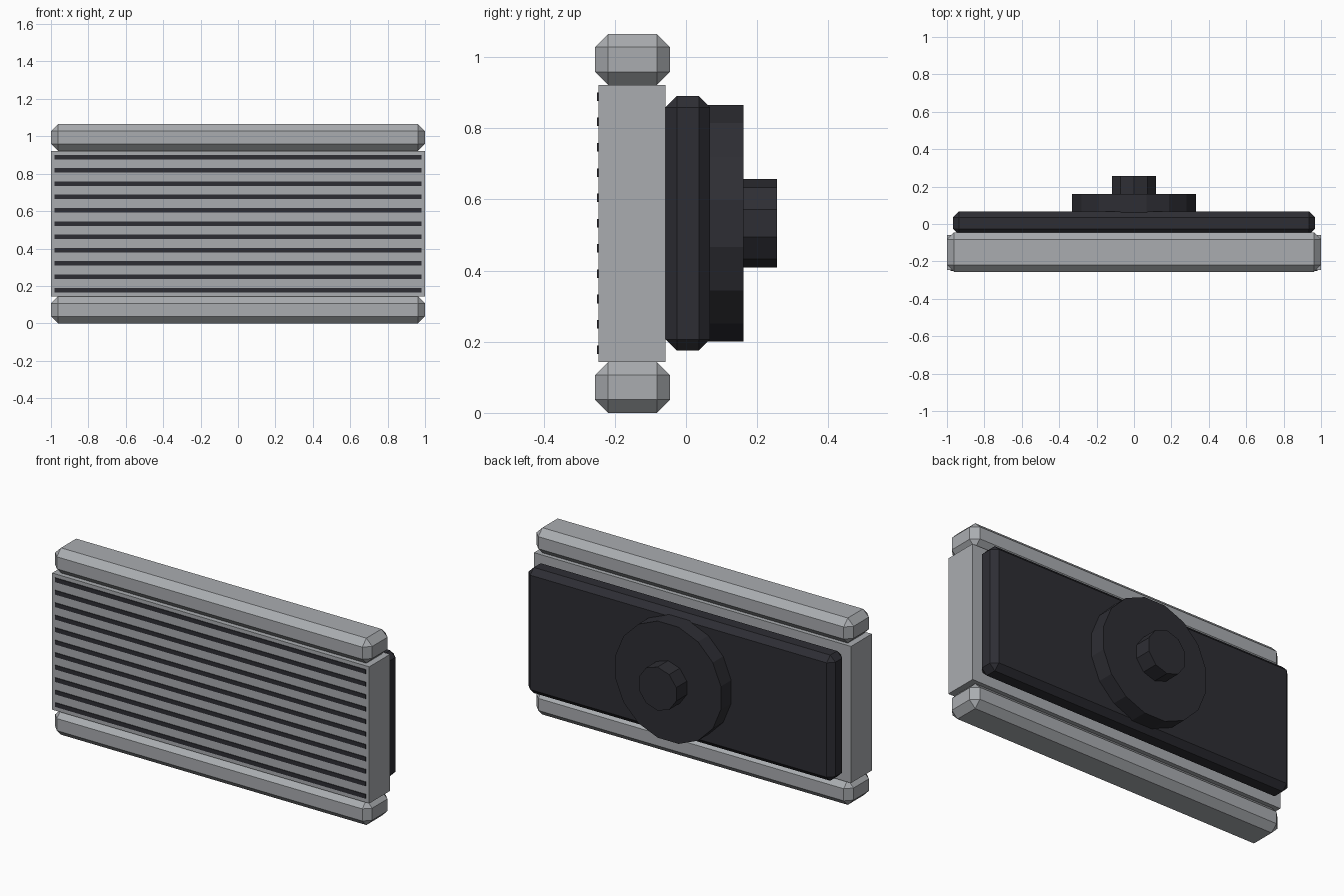
import bpy, bmesh, math
from mathutils import Matrix, Vector

if "Cube" in bpy.data.objects:
    bpy.data.objects.remove(bpy.data.objects["Cube"])


def material(name, rgb):
    m = bpy.data.materials.new(name)
    m.diffuse_color = (*rgb, 1)
    m.use_nodes = True
    m.node_tree.nodes["Principled BSDF"].inputs["Base Color"].default_value = m.diffuse_color
    return m


METAL = material("aluminium grey", (0.40, 0.415, 0.435))
DARK = material("charcoal plastic", (0.027, 0.027, 0.034))


def finish(name, bm, mat):
    bmesh.ops.recalc_face_normals(bm, faces=bm.faces)
    me = bpy.data.meshes.new(name)
    bm.to_mesh(me)
    bm.free()
    me.materials.append(mat)
    ob = bpy.data.objects.new(name, me)
    bpy.context.collection.objects.link(ob)
    return ob


def box(name, lo, hi, mat, chamfer=0):
    lo, hi = Vector(lo), Vector(hi)
    bm = bmesh.new()
    bmesh.ops.create_cube(bm, size=1, matrix=Matrix.Translation((lo + hi) / 2)
                          @ Matrix.Diagonal((*(hi - lo), 1)))
    if chamfer:
        bmesh.ops.bevel(bm, geom=bm.edges[:], offset=chamfer, segments=1,
                        affect='EDGES', profile=0.5)
    return finish(name, bm, mat)


def disc(name, radius, sides, y0, y1, z, start, mat):
    """Prism along y; start is the angle of the first corner from +x."""
    bm = bmesh.new()
    ring = [bm.verts.new((radius * math.cos(start + math.tau * i / sides), y0,
                          z + radius * math.sin(start + math.tau * i / sides)))
            for i in range(sides)]
    face = bm.faces.new(ring)
    ext = bmesh.ops.extrude_face_region(bm, geom=[face], use_keep_orig=True)
    bmesh.ops.translate(bm, vec=(0, y1 - y0, 0),
                        verts=[g for g in ext["geom"] if isinstance(g, bmesh.types.BMVert)])
    return finish(name, bm, mat)


# Radiator core and its two chamfered tanks
box("radiator_core", (-1, -0.246, 0.143), (1, -0.058, 0.922), METAL)
for name, z in (("bottom_tank", 0), ("top_tank", 0.922)):
    box(name, (-1, -0.256, z), (1, -0.045, z + 0.143), METAL, 0.037)

# Thin dark slats across the front
for i in range(11):
    z = 0.178 + 0.0711 * i
    box(f"front_slat_{i + 1}", (-0.98, -0.25, z - 0.012), (0.98, -0.245, z + 0.012), DARK)

# Fan shroud, round fan housing and motor hub on the back
box("fan_shroud", (-0.967, -0.058, 0.175), (0.967, 0.068, 0.891), DARK, 0.032)
disc("fan_housing", 0.339, 16, 0.06, 0.161, 0.533, math.pi / 16, DARK)
disc("motor_hub", 0.124, 10, 0.155, 0.256, 0.533, math.pi / 2, DARK)
